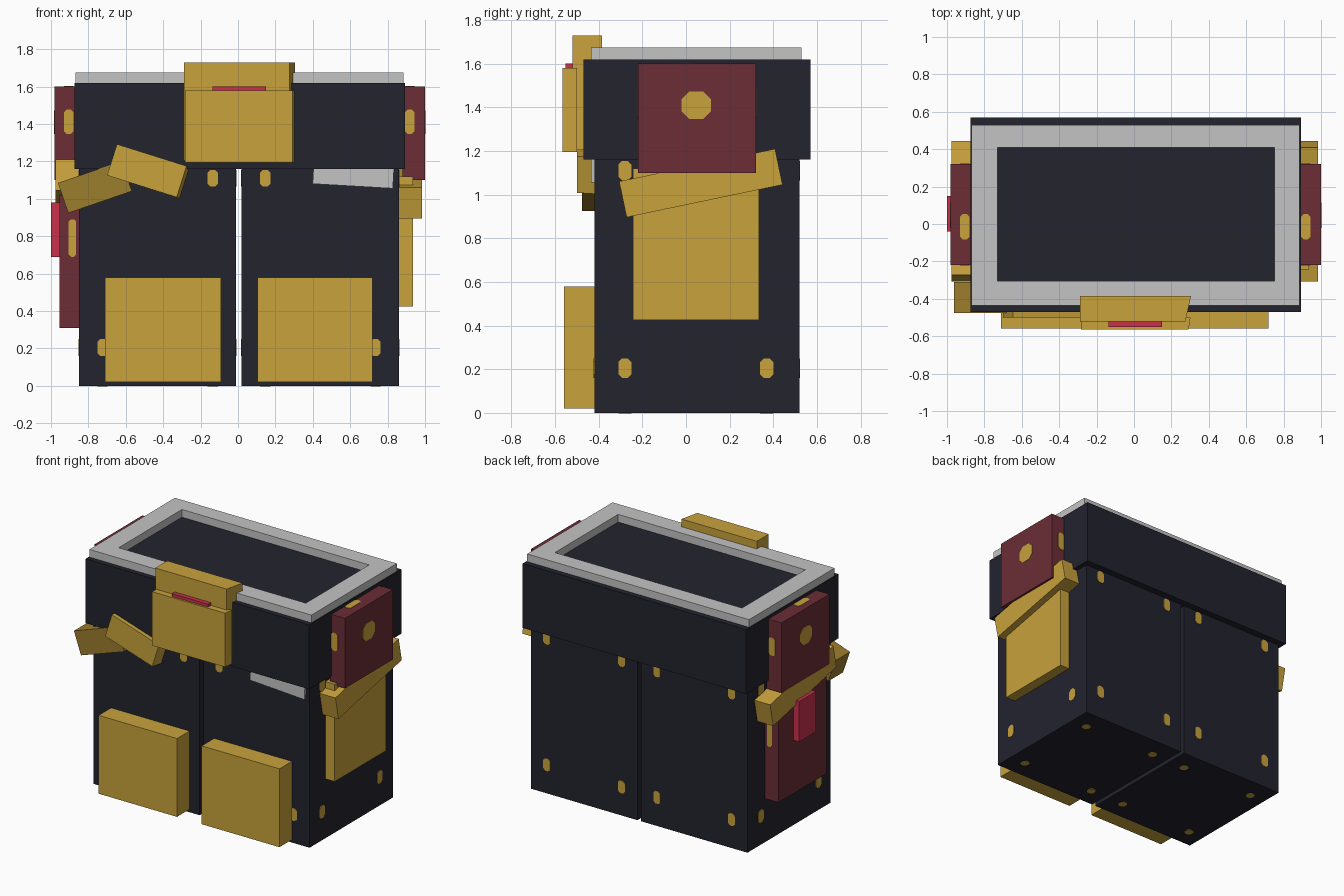
import bpy
import bmesh
from math import radians
from mathutils import Matrix, Vector

cube = bpy.data.objects.get("Cube")
if cube:
    bpy.data.objects.remove(cube, do_unlink=True)


def material(name, rgb):
    mat = bpy.data.materials.new(name)
    mat.use_nodes = True
    mat.diffuse_color = (*rgb, 1)
    mat.node_tree.nodes["Principled BSDF"].inputs["Base Color"].default_value = (*rgb, 1)
    return mat


navy = material("dark navy", (0.016, 0.017, 0.027))
gold = material("gold", (0.58, 0.36, 0.045))
dark_gold = material("dark gold", (0.33, 0.205, 0.026))
maroon = material("maroon", (0.147, 0.026, 0.036))
red = material("bright red", (0.58, 0.03, 0.07))
grey = material("light grey", (0.55, 0.55, 0.55))


def finish(name, bm, mat):
    bmesh.ops.recalc_face_normals(bm, faces=bm.faces)
    mesh = bpy.data.meshes.new(name)
    bm.to_mesh(mesh)
    bm.free()
    mesh.materials.append(mat)
    obj = bpy.data.objects.new(name, mesh)
    bpy.context.collection.objects.link(obj)
    return obj


def box(name, mat, x, y, z, axis="X", angle=0, slant=0):
    """Box from (low, high) ranges, turned about its centre; slant pulls in the front left edge."""
    ranges = (x, y, z)
    centre = Vector([sum(r) / 2 for r in ranges])
    size = [r[1] - r[0] for r in ranges]
    bm = bmesh.new()
    bmesh.ops.create_cube(bm, size=1)
    bmesh.ops.scale(bm, vec=size, verts=bm.verts)
    for v in bm.verts:
        if v.co.x > 0 and v.co.y < 0:
            v.co.x -= slant
    turn = Matrix.Translation(centre) @ Matrix.Rotation(radians(angle), 4, axis)
    bmesh.ops.transform(bm, matrix=turn, verts=bm.verts)
    return finish(name, bm, mat)


def stud(bm, centre, normal, width, height):
    """Thin plate with cut corners lying on a face whose normal is axis 0, 1 or 2."""
    u, v = [a for a in range(3) if a != normal]
    cut = 0.28 * min(width, height)
    w, h = width / 2, height / 2
    outline = []
    for sx, sy in ((1, 1), (-1, 1), (-1, -1), (1, -1)):
        pair = [(sx * w, sy * (h - cut)), (sx * (w - cut), sy * h)]
        outline += pair if sx == sy else pair[::-1]
    rings = []
    for depth in (-0.003, 0.003):
        ring = []
        for a, b in outline:
            p = Vector(centre)
            p[u] += a
            p[v] += b
            p[normal] += depth
            ring.append(bm.verts.new(p))
        rings.append(ring)
        bm.faces.new(ring)
    for i in range(8):
        j = (i + 1) % 8
        bm.faces.new((rings[0][i], rings[0][j], rings[1][j], rings[1][i]))


# Legs with studs near every corner
front, back = -0.42, 0.52
for side, lo, hi in (("right", -0.85, -0.01), ("left", 0.02, 0.86)):
    box(side + "_leg", navy, (lo, hi), (front, back), (0, 1.18))
    bm = bmesh.new()
    mid = (lo + hi) / 2
    for x in (mid - 0.295, mid + 0.295):
        for z in (0.205, 1.11):
            for y in (front, back):
                stud(bm, (x, y, z), 1, 0.055, 0.09)
        for y in (-0.28, 0.37):
            stud(bm, (x, y, 0), 2, 0.055, 0.06)
    for x in (lo, hi):
        for y in (-0.28, 0.37):
            for z in (0.205, 1.11):
                stud(bm, (x, y, z), 0, 0.06, 0.09)
    finish(side + "_leg_studs", bm, gold)

# Knee pads
box("right_knee_pad", gold, (-0.71, -0.09), (-0.56, front), (0.02, 0.58))
box("left_knee_pad", gold, (0.105, 0.72), (-0.56, front), (0.02, 0.58))

# Waist block and raised rim
box("waist", navy, (-0.875, 0.892), (-0.47, 0.57), (1.16, 1.62))
bm = bmesh.new()
loops = []
for z in (1.61, 1.675):
    for x0, x1, y0, y1 in ((-0.87, 0.885, -0.435, 0.53), (-0.73, 0.75, -0.305, 0.41)):
        loops.append([bm.verts.new((x, y, z)) for x, y in
                      ((x0, y0), (x1, y0), (x1, y1), (x0, y1))])
for a, b in ((0, 1), (2, 3), (0, 2), (1, 3)):
    for i in range(4):
        j = (i + 1) % 4
        bm.faces.new((loops[a][i], loops[a][j], loops[b][j], loops[b][i]))
finish("waist_rim", bm, grey)

# Buckle
box("buckle_back", gold, (-0.29, 0.305), (-0.52, -0.385), (1.205, 1.73), slant=0.03)
box("buckle_front", gold, (-0.283, 0.302), (-0.565, -0.5), (1.195, 1.58), slant=0.01)
box("buckle_insert", red, (-0.135, 0.15), (-0.552, -0.51), (1.3, 1.6))

# Side plates with studs
for side, lo, hi in (("right", -0.98, -0.86), ("left", 0.88, 1.0)):
    box(side + "_hip_plate", maroon, (lo, hi), (-0.22, 0.32), (1.1, 1.6))
    bm = bmesh.new()
    x = 0.918 if lo > 0 else -0.905
    stud(bm, (hi if lo > 0 else lo, 0.047, 1.41), 0, 0.135, 0.125)
    for y in (-0.22, 0.32):
        stud(bm, (x, y, 1.412), 1, 0.05, 0.13)
    for z in (1.1, 1.6):
        stud(bm, (x, -0.015, z), 2, 0.05, 0.135)
    finish(side + "_hip_studs", bm, gold)

# Slanted side straps
box("left_strap", gold, (0.85, 0.985), (-0.297, 0.433), (0.969, 1.137), "X", 11.8)
box("right_strap", gold, (-0.975, -0.84), (-0.297, 0.433), (0.969, 1.137), "X", -11.8)

# Thigh plates
box("left_thigh_plate", gold, (0.85, 0.935), (-0.243, 0.335), (0.425, 1.12))
box("right_thigh_plate", maroon, (-0.955, -0.84), (-0.22, 0.32), (0.31, 1.02))
box("right_thigh_badge", red, (-1.0, -0.95), (-0.04, 0.15), (0.69, 0.98))
bm = bmesh.new()
for y in (-0.22, 0.32):
    stud(bm, (-0.885, y, 0.79), 1, 0.04, 0.2)
finish("right_thigh_studs", bm, gold)

# Front straps and shirt tail
box("front_strap", gold, (-0.683, -0.273), (-0.5, -0.4), (1.06, 1.235), "Y", 17.5, slant=0.02)
box("corner_strap", dark_gold, (-0.945, -0.585), (-0.477, -0.31), (0.978, 1.148), "Y", -19)
box("shirt_tail", grey, (0.402, 0.832), (-0.435, -0.4), (1.068, 1.2), "Y", 3.3)
